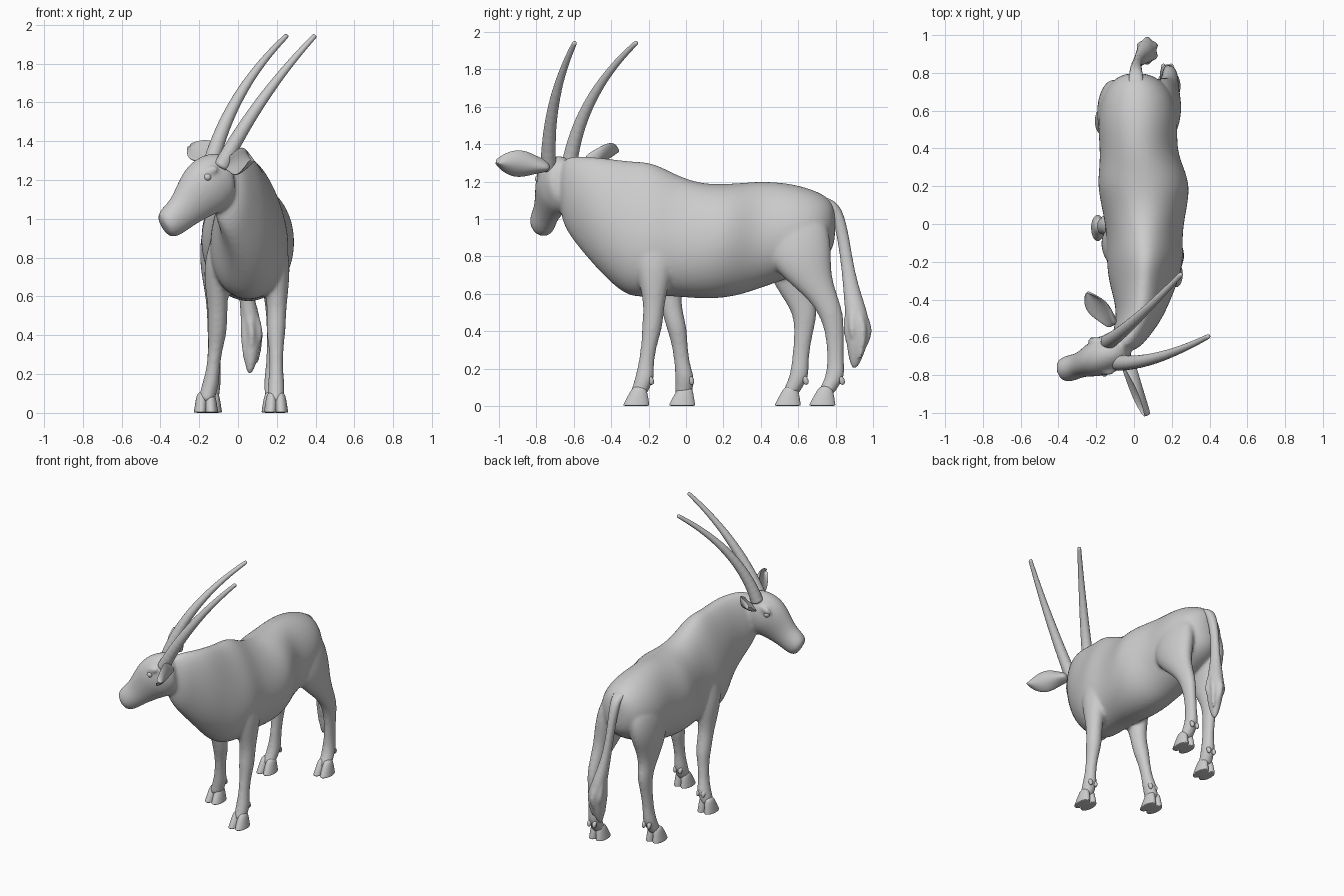
import bpy, bmesh, math
from mathutils import Vector

Z, Y = Vector((0, 0, 1)), Vector((0, 1, 0))


def loft(bm, rings, ref=Z, axis=None, taper=0.0, cup=0.0, n=16):
    """Skin oval rings (x, y, z, half width, half depth); axis fixes the ring plane."""
    pts = [Vector(r[:3]) for r in rings]
    loops = []
    for i, r in enumerate(rings):
        t = axis or (pts[min(i + 1, len(pts) - 1)] - pts[max(i - 1, 0)]).normalized()
        side = t.cross(ref).normalized()
        up = side.cross(t)
        k = r[5] if len(r) > 5 else taper
        loop = []
        for j in range(n):
            c, s = math.cos(math.tau * j / n), math.sin(math.tau * j / n)
            loop.append(bm.verts.new(pts[i] + side * (r[3] * c * (1 - k * s) + cup * s * s) + up * r[4] * s))
        loops.append(loop)
    for a, b in zip(loops, loops[1:]):
        for j in range(n):
            bm.faces.new((a[j], a[(j + 1) % n], b[(j + 1) % n], b[j]))
    bm.faces.new(loops[0][::-1])
    bm.faces.new(loops[-1])


def finish(name, bm, voxel=0, smooth=0, levels=2):
    bmesh.ops.recalc_face_normals(bm, faces=bm.faces)
    for f in bm.faces:
        f.smooth = True
    me = bpy.data.meshes.new(name)
    bm.to_mesh(me)
    bm.free()
    ob = bpy.data.objects.new(name, me)
    bpy.context.collection.objects.link(ob)
    if levels:
        sub = ob.modifiers.new("Subdivide", 'SUBSURF')
        sub.levels = sub.render_levels = levels
    if voxel:
        rm = ob.modifiers.new("Fuse", 'REMESH')
        rm.mode, rm.voxel_size, rm.use_smooth_shade = 'VOXEL', voxel, True
    if smooth:
        sm = ob.modifiers.new("Relax", 'SMOOTH')
        sm.factor, sm.iterations = 0.5, smooth
    return ob


skin = bmesh.new()

# trunk and neck: y, centre x, top, bottom, half width, narrowing towards the top
trunk = [
    (.80, .01, 1.06, .88, .05, 0), (.765, .015, 1.115, .80, .13, 0), (.68, .02, 1.16, .74, .19, .05),
    (.55, .02, 1.195, .68, .215, .1), (.40, .022, 1.205, .63, .203, .1), (.30, .04, 1.195, .595, .225, 0),
    (.20, .052, 1.19, .575, .248, -.02), (.08, .055, 1.19, .57, .225, .1), (-.06, .055, 1.24, .585, .195, .22),
    (-.18, .06, 1.31, .585, .20, .3), (-.30, .05, 1.31, .575, .18, .3), (-.40, .045, 1.325, .655, .148, .2),
    (-.50, .03, 1.335, .76, .122, .1), (-.60, -.02, 1.34, .88, .10, 0), (-.68, -.07, 1.32, 1.0, .08, 0)]
loft(skin, [(x, y, (t + b) / 2, w, (t - b) / 2, k) for y, x, t, b, w, k in trunk], axis=-Y, n=24)

# head, pointing to one side
loft(skin, [(-.03, -.64, 1.21, .085, .115), (-.10, -.67, 1.205, .10, .155), (-.165, -.70, 1.165, .108, .158),
            (-.225, -.725, 1.10, .082, .125), (-.28, -.745, 1.04, .066, .095), (-.325, -.76, 1.0, .07, .088),
            (-.362, -.77, .97, .07, .08), (-.388, -.778, .955, .05, .055)], taper=-.05)
# brow ridges
for p in ((-.145, -.780, 1.25), (-.205, -.620, 1.25)):
    loft(skin, [(p[0] + .045, p[1], p[2] + .01, .012, .015), (p[0], p[1], p[2], .028, .028),
                (p[0] - .04, p[1], p[2] - .03, .012, .015)])

# legs: shared z and radii, one path of (x, y) per leg
front = [(1.08, .05, .10), (.95, .07, .13), (.8, .078, .12), (.68, .067, .088), (.55, .05, .055), (.42, .052, .057),
         (.34, .038, .043), (.22, .034, .041), (.15, .046, .054), (.10, .043, .047), (.05, .045, .05)]
hind = [(1.04, .07, .15), (.92, .09, .185), (.79, .09, .175), (.69, .07, .135), (.58, .05, .085), (.49, .045, .066),
        (.38, .036, .049), (.24, .033, .044), (.16, .045, .054), (.10, .043, .047), (.05, .045, .05)]
legs = {
    "front_right": (front, [(.12, -.15), (.165, -.16), (.19, -.165), (.20, -.17), (.20, -.17), (.195, -.18),
                            (.197, -.195), (.197, -.215), (.197, -.22), (.196, -.24), (.196, -.26)]),
    "front_left": (front, [(-.01, -.15), (-.055, -.13), (-.095, -.115), (-.11, -.10), (-.105, -.085), (-.105, -.05),
                           (-.115, -.035), (-.13, -.02), (-.14, -.005), (-.155, -.01), (-.165, -.015)]),
    "hind_right": (hind, [(.12, .585), (.145, .59), (.165, .605), (.178, .645), (.188, .73), (.19, .778),
                          (.185, .797), (.178, .80), (.176, .80), (.18, .765), (.184, .735)]),
    "hind_left": (hind, [(-.08, .585), (-.105, .59), (-.11, .59), (-.115, .58), (-.115, .60), (-.115, .64),
                         (-.12, .627), (-.125, .61), (-.13, .607), (-.137, .575), (-.145, .55)])}
for name, (table, path) in legs.items():
    loft(skin, [(x, y, z, a, b) for (z, a, b), (x, y) in zip(table, path)], ref=Y, axis=-Z)
    # cloven hoof with two toes and two dewclaws
    hoof = bmesh.new()
    x, y = path[-1]
    for s in (-1, 1):
        tx = x + s * .025
        loft(hoof, [(tx - s * .004, y + .012, .11, .022, .032), (tx - s * .002, y + .006, .07, .031, .05),
                    (tx, y - .002, .03, .035, .065), (tx + s * .002, y - .006, .006, .037, .073),
                    (tx + s * .002, y - .006, 0, .037, .073)], ref=Y, axis=-Z, n=12)
        fx, fy = path[8]
        loft(hoof, [(fx + s * .018, fy + .02, .165, .014, .014), (fx + s * .02, fy + .034, .14, .018, .02),
                    (fx + s * .02, fy + .036, .112, .01, .012)], ref=Y, axis=-Z, n=8)
    finish(name + "_hoof", hoof)

finish("body", skin, voxel=.011, smooth=6)

# eyes
for name, p in (("right_eye", (-.157, -.788, 1.215)), ("left_eye", (-.218, -.620, 1.215))):
    bm = bmesh.new()
    bmesh.ops.create_uvsphere(bm, u_segments=16, v_segments=10, radius=.02)
    bmesh.ops.translate(bm, verts=bm.verts, vec=p)
    finish(name, bm, levels=0)

# long horns: base, midpoint and tip of a gentle curve
horns = {"left_horn": ((-.14, -.625, 1.28), (.01, -.505, 1.64), (.255, -.26, 1.948)),
         "right_horn": ((-.09, -.735, 1.26), (.13, -.705, 1.62), (.40, -.592, 1.948))}
for name, pts in horns.items():
    a, m, c = map(Vector, pts)
    ctrl = 2 * m - (a + c) / 2
    rings = []
    for i in range(41):
        t = i / 40
        p = a * (1 - t) ** 2 + ctrl * 2 * t * (1 - t) + c * t * t
        r = (.043 * (1 - t) + .013 * t) * (1 + (.05 if i % 2 and t < .6 else 0))
        rings.append((*p, r, r))
    bm = bmesh.new()
    loft(bm, rings, ref=Y, n=12)
    finish(name, bm, levels=1)

# leaf-shaped cupped ears: base, tip, cup depth, direction across the leaf
ears = {"right_ear": ((-.03, -.725, 1.275), (.085, -1.01, 1.30), .035, Vector((.25, 0, 1))),
        "left_ear": ((-.10, -.53, 1.30), (-.245, -.355, 1.365), -.025, Vector((.75, .3, .7)))}
for name, (base, tip, cup, across) in ears.items():
    b, t = Vector(base), Vector(tip)
    bm = bmesh.new()
    loft(bm, [(*b.lerp(t, f), w, h) for f, w, h in
              ((0, .03, .03), (.2, .03, .045), (.4, .022, .07), (.6, .016, .078), (.8, .011, .058),
               (.94, .008, .026), (1, .004, .006))], ref=across, cup=cup)
    finish(name, bm)

# tail with a bushy tuft made of a core and hanging locks
bm = bmesh.new()
loft(bm, [(.01, .72, 1.12, .045, .03), (.01, .79, 1.08, .04, .036), (.01, .825, .98, .032, .034),
          (.015, .847, .86, .028, .034), (.025, .865, .74, .028, .036), (.04, .885, .62, .036, .046),
          (.06, .907, .52, .05, .06), (.072, .922, .41, .055, .07), (.07, .912, .31, .045, .055),
          (.06, .90, .195, .014, .018)], ref=Y, axis=-Z, n=12)
for i in range(6):
    a = math.tau * (i + .5) / 6
    dx, dy, low = math.cos(a), math.sin(a), .24 + .05 * (i % 3)
    loft(bm, [(.05 + .02 * dx, .895 + .02 * dy, .58, .012, .012), (.065 + .038 * dx, .91 + .045 * dy, .48, .022, .022),
              (.073 + .045 * dx, .922 + .062 * dy, .39, .024, .024),
              (.068 + .035 * dx, .912 + .035 * dy, low, .006, .006)], ref=Y, axis=-Z, n=8)
finish("tail", bm, voxel=.009, smooth=3)
